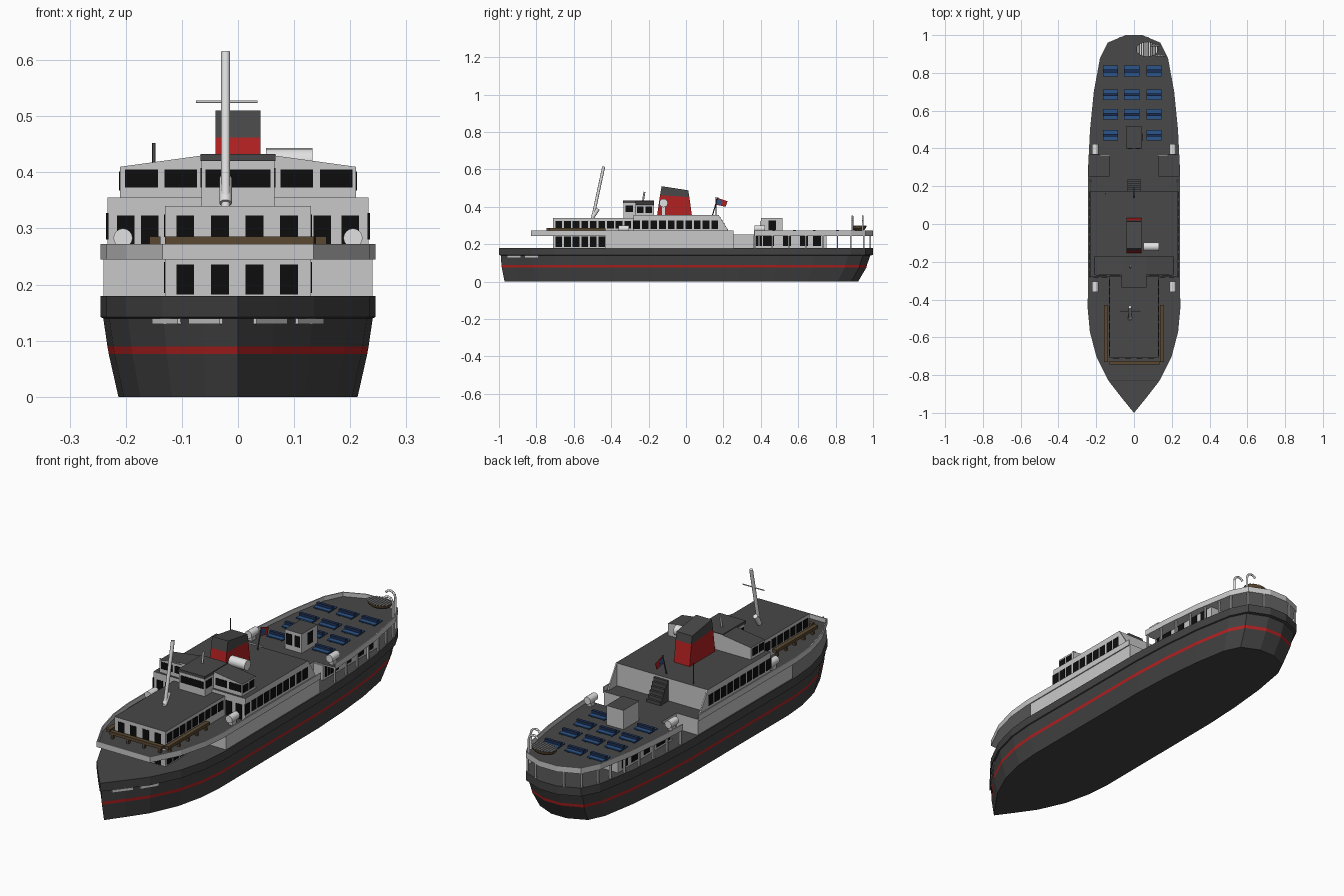
import bpy, bmesh, math
from mathutils import Vector, Matrix

if "Cube" in bpy.data.objects:
    bpy.data.objects.remove(bpy.data.objects["Cube"])


def material(name, r, g, b):
    m = bpy.data.materials.new(name)
    m.use_nodes = True
    m.diffuse_color = (r, g, b, 1)
    m.node_tree.nodes["Principled BSDF"].inputs["Base Color"].default_value = (r, g, b, 1)
    return m


PAINT = material("pale grey paint", .58, .58, .58)
DECK = material("dark deck", .065, .065, .065)
HULL = material("hull grey", .055, .055, .055)
RED = material("red paint", .45, .015, .015)
GLASS = material("black glass", .004, .004, .004)
WOOD = material("brown wood", .1, .065, .03)
BLUE = material("blue seat", .025, .09, .25)
NAVY = material("navy backrest", .012, .03, .09)
WHITE = material("white metal", .75, .75, .75)


def finish(name, bm, mats, rule=None):
    bmesh.ops.recalc_face_normals(bm, faces=bm.faces)
    for f in bm.faces:
        f.material_index = rule(f) if rule else 0
    me = bpy.data.meshes.new(name)
    bm.to_mesh(me)
    bm.free()
    for m in mats:
        me.materials.append(m)
    ob = bpy.data.objects.new(name, me)
    bpy.context.collection.objects.link(ob)
    return ob


def is_top(f):
    return int(f.normal.z > .6)


def prism(name, pts, lo, hi, axis, side, top=None):
    """Extrude a 2D polygon along an axis; upward faces may take a second colour."""
    place = {"x": lambda a, b, t: (t, a, b), "y": lambda a, b, t: (a, t, b),
             "z": lambda a, b, t: (a, b, t)}[axis]
    bm = bmesh.new()
    rings = [[bm.verts.new(place(a, b, t)) for a, b in pts] for t in (lo, hi)]
    n = len(pts)
    for r in rings:
        bm.faces.new(r)
    for i in range(n):
        j = (i + 1) % n
        bm.faces.new((rings[0][i], rings[0][j], rings[1][j], rings[1][i]))
    return finish(name, bm, [side, top or side], is_top)


def box(name, x, y, z, side, top=None):
    pts = [(x[0], y[0]), (x[1], y[0]), (x[1], y[1]), (x[0], y[1])]
    return prism(name, pts, z[0], z[1], "z", side, top)


def rod(name, p, q, r, mat, sides=12):
    p, q = Vector(p), Vector(q)
    bm = bmesh.new()
    rot = (q - p).to_track_quat("Z", "Y").to_matrix().to_4x4()
    bmesh.ops.create_cone(bm, cap_ends=True, segments=sides, radius1=r, radius2=r,
                          depth=(q - p).length, matrix=Matrix.Translation((p + q) / 2) @ rot)
    ob = finish(name, bm, [mat])
    for f in ob.data.polygons:
        f.use_smooth = len(f.vertices) == 4
    return ob


# Plan outline of the ship: (y, half width) from bow to stern
PLAN = [(-1, 0), (-.92, .065), (-.83, .135), (-.7, .2), (-.57, .234), (-.45, .245), (.3, .243),
        (.5, .233), (.7, .213), (.88, .18), (.96, .14), (1, .045)]


def half(y):
    for (a, wa), (b, wb) in zip(PLAN, PLAN[1:]):
        if a <= y <= b:
            return wa + (wb - wa) * (y - a) / (b - a)
    return 0


def span(y0, y1, limit=1, s=1):
    ys = [y0] + [y for y, w in PLAN if y0 < y < y1] + [y1]
    return [(min(half(y) * s, limit), y) for y in ys]


def closed(pts):
    return pts + [(-x, y) for x, y in reversed(pts) if x > 0]


# Hull: lofted levels (z, width scale, bow scale, stern scale)
LEVELS = [(0, .87, .97, .92), (.076, .94, .985, .965), (.09, .95, .987, .968),
          (.14, .98, .99, .985), (.142, 1, 1, 1), (.18, 1, 1, 1)]
bm = bmesh.new()
rings = [[bm.verts.new((x * sx, y * (bow if y < 0 else stern), z))
          for x, y in closed(span(-1, 1))] for z, sx, bow, stern in LEVELS]
for a, b in zip(rings, rings[1:]):
    for i in range(len(a)):
        j = (i + 1) % len(a)
        bm.faces.new((a[i], a[j], b[j], b[i]))
bm.faces.new(rings[0])
bm.faces.new(rings[-1])
finish("hull", bm, [HULL, RED, DECK],
       lambda f: 2 if f.normal.z > .9 else int(.076 < f.calc_center_median().z < .09))

# Pale plates at the bow
for s in (1, -1):
    for y0, y1 in ((-.955, -.885), (-.86, -.79)):
        pts = [(s * (half(y / .989) * .975 + d), y)
               for y, d in ((y0, 0), (y0, .006), (y1, .006), (y1, 0))]
        prism("bow_plate", pts, .13, .14, "z", PAINT)

# Promenade deck with notches, and the walls below it
prism("lower_side_house", closed(span(-.43, .255, 1, .98)), .18, .247, "z", PAINT)
prism("deck_fore", closed(span(-.83, .255)), .245, .252, "z", PAINT, DECK)
box("deck_waist", (-.13, .13), (.255, .365), (.18, .252), PAINT, DECK)
prism("deck_aft", closed(span(.365, 1)), .245, .252, "z", PAINT, DECK)


def rim(path):
    for p, q in zip(path, path[1:]):
        inner = [(x * .98, y * .996) for x, y in (q, p)]
        for s in (1, -1):
            prism("deck_rim", [(s * x, y) for x, y in [p, q] + inner], .245, .272, "z", PAINT)


rim(span(-.83, .255))
rim(span(.365, 1))
w = half(-.83)
box("rim_front", (-w, w), (-.83, -.825), (.245, .272), PAINT)
box("rim_stern", (-.045, .045), (.995, 1), (.245, .272), PAINT)

# Posts holding the aft deck
for s in (1, -1):
    for y in (.37, .46, .55, .64, .73, .81, .88, .95, .985):
        x = s * (half(y) - .008)
        box("deck_post", (x - .004, x + .004), (y - .004, y + .004), (.18, .247), PAINT)


def side_windows(x, ys, width, z, sides=(1, -1)):
    for s in sides:
        for y in ys:
            xs = sorted((s * (x - .002), s * (x + .002)))
            box("side_window", xs, (y - width / 2, y + width / 2), z, GLASS)


def end_windows(y, xs, width, z):
    for x in xs:
        box("front_window", (x - width / 2, x + width / 2), (y - .002, y + .002), z, GLASS)


def row(start, step, n):
    return [start + step * i for i in range(n)]


# Forward cabins on two levels
FOUR = row(-.094, .0617, 4)
box("fore_lower_cabin", (-.13, .13), (-.71, -.42), (.18, .247), PAINT)
end_windows(-.71, FOUR, .032, (.182, .236))
side_windows(.13, row(-.68, .046, 6), .036, (.185, .24))
box("fore_upper_cabin", (-.13, .13), (-.71, -.27), (.25, .34), PAINT, DECK)
end_windows(-.71, FOUR, .032, (.27, .323))
side_windows(.13, row(-.68, .046, 9), .036, (.285, .325))

# Aft cabin under the deck
box("aft_lower_cabin", (-.18, .18), (.36, .75), (.18, .247), PAINT)
side_windows(.18, row(.38, .02, 3), .014, (.19, .245))
side_windows(.18, (.45, .54, .63, .7), .042, (.19, .245))

# Main house, sloped wings and stair
box("main_house", (-.233, .233), (-.28, .175), (.25, .355), PAINT, DECK)
side_windows(.233, row(-.265, .0465, 10), .036, (.28, .328))
end_windows(-.28, (-.2, -.157, .15, .2), .031, (.255, .323))
for x in (-.233, .227):
    prism("house_wing", [(.175, .355), (.235, .26), (.235, .252), (.175, .252)],
          x, x + .006, "x", PAINT)
for i in range(6):
    box("stair_step", (-.035, .035), (.175, .235 - .01 * i),
        (.25 + .016 * i, .266 + .016 * i), DECK)

# Bridge
prism("bridge", [(-.21, .34), (.21, .34), (.21, .41), (.065, .43), (-.065, .43), (-.21, .41)],
      -.27, -.17, "y", PAINT, DECK)
box("bridge_bay", (-.065, .065), (-.333, -.27), (.34, .422), PAINT)
box("bridge_roof", (-.067, .067), (-.337, -.17), (.42, .433), DECK)
end_windows(-.27, (-.172, -.102, .105, .175), .058, (.373, .405))
end_windows(-.333, (0,), .115, (.373, .405))
side_windows(.065, (-.303,), .04, (.373, .408))
side_windows(.21, (-.245, -.2), .034, (.368, .402))

# Funnel with dark cap and side drum
prism("funnel", [(-.155, .35), (.032, .35), (.018, .452), (-.139, .462)], -.04, .04, "x", RED)
prism("funnel_cap", [(-.139, .462), (.018, .452), (.012, .488), (-.13, .51)], -.04, .04, "x", DECK)
rod("funnel_drum", (.05, -.12, .42), (.133, -.12, .42), .023, WHITE, 16)
box("drum_stand", (.08, .1), (-.13, -.11), (.355, .4), WHITE)

# Masts and flag
rod("main_mast", (-.022, -.5, .335), (-.022, -.44, .615), .008, WHITE)
rod("mast_yard", (-.075, -.46, .526), (.035, -.46, .526), .0025, PAINT, 8)
rod("mast_brace", (-.022, -.5, .345), (-.022, -.47, .39), .011, WHITE)
rod("bridge_mast", (-.02, -.23, .43), (-.02, -.222, .48), .005, PAINT, 8)
rod("aerial", (-.15, .16, .35), (-.15, .16, .452), .003, DECK, 8)
rod("flag_pole", (0, .14, .35), (0, .17, .45), .003, DECK, 8)
prism("flag", [(.168, .448), (.222, .43), (.212, .4), (.158, .412)], -.001, .001, "x", RED)
prism("flag_panel", [(.166, .441), (.195, .431), (.189, .408), (.16, .419)], -.002, .002, "x", BLUE)

# Life raft drums
for x in (-.205, .205):
    for y in (-.332, .395):
        rod("raft_drum", (x, y - .028, .283), (x, y + .028, .283), .017, WHITE, 16)
        box("raft_cradle", (x - .01, x + .01), (y - .015, y + .015), (.25, .27), PAINT)

# Wooden benches round the fore cabin
box("front_bench", (-.13, .135), (-.745, -.725), (.272, .286), WOOD)
for s in (1, -1):
    box("side_bench", sorted((s * .138, s * .158)), (-.73, -.43), (.272, .286), WOOD)
    for y in row(-.71, .065, 5):
        box("bench_leg", sorted((s * .142, s * .154)), (y, y + .01), (.252, .273), WOOD)
for x in row(-.12, .08, 4):
    box("bench_leg", (x - .005, x + .005), (-.742, -.73), (.252, .273), WOOD)

# Aft deck house
box("aft_deck_house", (-.043, .043), (.4, .515), (.25, .34), PAINT, DECK)
end_windows(.4, (-.021, .021), .028, (.275, .325))
side_windows(.043, (.46,), .04, (.275, .328), (1,))

# Double-sided passenger seats
for r, y in enumerate((.81, .685, .58, .47)):
    for c, x in enumerate((-.125, -.012, .105)):
        if r == 3 and c == 1:
            continue
        xs = (x - .04, x + .04)
        box("seat_bench", xs, (y - .028, y + .028), (.259, .264), BLUE)
        box("seat_back", xs, (y - .007, y + .007), (.262, .276), NAVY)
        for dx in (-.03, .03):
            box("seat_leg", (x + dx - .003, x + dx + .003), (y - .02, y + .02), (.252, .26), NAVY)

# Small boat with slats, and its curved davits
bm = bmesh.new()
bmesh.ops.create_uvsphere(bm, u_segments=16, v_segments=8, radius=1)
bmesh.ops.bisect_plane(bm, geom=bm.verts[:] + bm.edges[:] + bm.faces[:], plane_co=(0, 0, 0),
                       plane_no=(0, 0, 1), clear_outer=True)
bmesh.ops.holes_fill(bm, edges=[e for e in bm.edges if e.is_boundary])
bmesh.ops.transform(bm, verts=bm.verts, matrix=Matrix.Translation((.07, .925, .298))
                    @ Matrix.Diagonal((.06, .04, .03, 1)))
finish("small_boat", bm, [WOOD, DECK], is_top)
for i in range(-4, 5):
    d = .039 * math.sqrt(1 - (i / 5) ** 2)
    x = .07 + .012 * i
    box("boat_slat", (x - .0025, x + .0025), (.925 - d, .925 + d), (.297, .301), WHITE)
for y in (.89, .945):
    x = half(y) - .012
    pts = [(x, y, .25), (x, y, .3)]
    pts += [(x - .025 + .025 * math.cos(a), y, .325 + .025 * math.sin(a))
            for a in row(0, math.pi / 6, 6)]
    for p, q in zip(pts, pts[1:]):
        rod("davit", p, q, .005, WHITE, 8)
